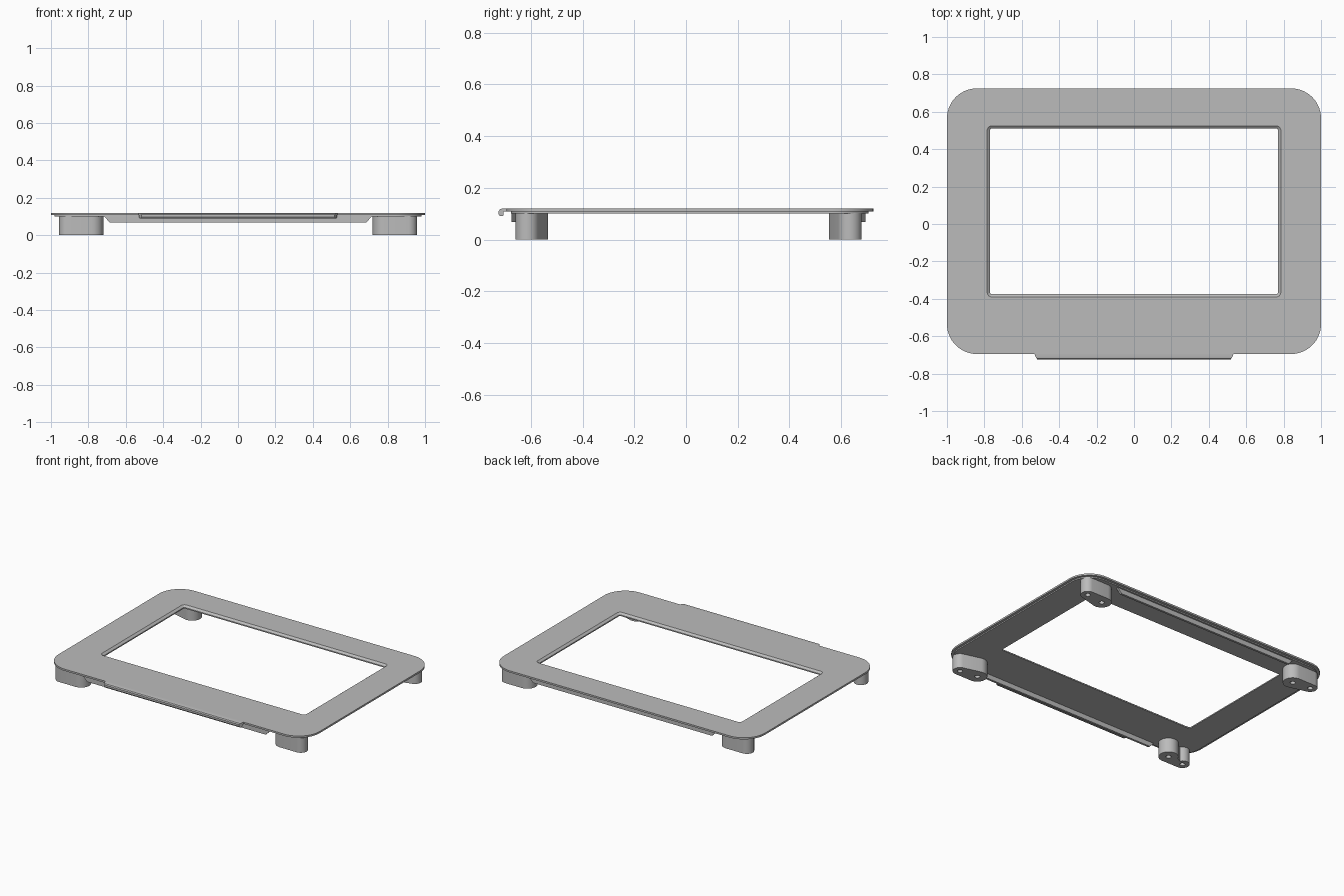
import bpy, bmesh
from math import sin, cos, radians, pi

old = bpy.data.objects.get("Cube")
if old:
    bpy.data.objects.remove(old, do_unlink=True)

grey = bpy.data.materials.new("mid_grey")
grey.use_nodes = True
COLOUR = (0.5, 0.5, 0.5, 1)
grey.diffuse_color = COLOUR
grey.node_tree.nodes["Principled BSDF"].inputs["Base Color"].default_value = COLOUR


def arc(cx, cy, r, start, end, steps=14):
    """Points on a circular arc, angles in degrees."""
    angles = [radians(start + (end - start) * i / steps) for i in range(steps + 1)]
    return [(cx + r * cos(a), cy + r * sin(a)) for a in angles]


def rounded_rect(x, y0, y1, r, inset=0.0):
    """Rounded rectangle, symmetric in x, optionally shrunk."""
    x, y0, y1 = x - inset, y0 + inset, y1 - inset
    r = max(r - inset, 0.005)
    points = []
    for i, (cx, cy) in enumerate([(x - r, y1 - r), (r - x, y1 - r),
                                  (r - x, y0 + r), (x - r, y0 + r)]):
        points += arc(cx, cy, r, 90 * i, 90 * i + 90)
    return points


def build(name, loops, closed=False):
    """Bridge equal loops of 3D points; cap the ends unless closed."""
    bm = bmesh.new()
    rings = [[bm.verts.new(p) for p in loop] for loop in loops]
    n = len(rings[0])
    pairs = list(zip(rings, rings[1:]))
    if closed:
        pairs.append((rings[-1], rings[0]))
    else:
        bm.faces.new(rings[0])
        bm.faces.new(rings[-1])
    for a, b in pairs:
        for i in range(n):
            j = (i + 1) % n
            bm.faces.new((a[i], a[j], b[j], b[i]))
    bmesh.ops.recalc_face_normals(bm, faces=bm.faces)
    mesh = bpy.data.meshes.new(name)
    bm.to_mesh(mesh)
    bm.free()
    mesh.materials.append(grey)
    obj = bpy.data.objects.new(name, mesh)
    bpy.context.collection.objects.link(obj)
    return obj


def at_z(points, z):
    return [(x, y, z) for x, y in points]


parts = []
TOP, STEP, UNDER = 0.12, 0.108, 0.10

# Flat frame: stepped outer edge and a chamfered window
outer = (1.0, -0.695, 0.725, 0.16)
window = (0.785, -0.39, 0.525, 0.025)
parts.append(build("frame", [
    at_z(rounded_rect(*window, 0.015), UNDER),
    at_z(rounded_rect(*outer, 0.018), UNDER),
    at_z(rounded_rect(*outer, 0.018), STEP),
    at_z(rounded_rect(*outer), STEP),
    at_z(rounded_rect(*outer), TOP),
    at_z(rounded_rect(*window), TOP),
    at_z(rounded_rect(*window, 0.015), STEP),
], closed=True))

# Hooked finger lip along the front edge, narrowing outwards
hook = [(-0.685, TOP), (-0.71, TOP), (-0.72, 0.117), (-0.725, 0.11),
        (-0.725, 0.097), (-0.72, 0.09), (-0.71, 0.09), (-0.706, 0.095),
        (-0.706, STEP), (-0.685, STEP)]
ends = []
for side in (-1, 1):
    ends.append([(side * (0.535 - 0.6 * max(0, -0.695 - y)), y, z) for y, z in hook])
parts.append(build("front_lip", ends))

# Ribs under the front and back edges, with sloped ends
for name, y in (("front_rib", -0.675), ("back_rib", 0.68)):
    side = [(-0.715, UNDER), (-0.685, 0.067), (0.685, 0.067), (0.715, UNDER)]
    parts.append(build(name, [[(x, yy, z) for x, z in side] for yy in (y, y + 0.015)]))

# Feet: a large and a small round post joined, with two blind screw holes
BIG, SMALL, BIG_X, SMALL_X = 0.063, 0.046, 0.783, 0.911


def foot(name, sx, sy, y, notched):
    drop = BIG - SMALL
    small_end, big_start = (150, 20) if notched else (75, 75)
    outline = (arc(SMALL_X, -drop, SMALL, -90, small_end)
               + arc(BIG_X, 0, BIG, big_start, 270, 20))
    place = [(sx * px, y - sy * py) for px, py in outline]
    obj = build(name, [at_z(place, 0), at_z(place, UNDER + 0.002)])
    for cx, cy in ((BIG_X, 0), (SMALL_X, -drop)):
        circle = arc(sx * cx, y - sy * cy, 0.017, 0, 337.5, 15)
        cutter = build("hole_cutter", [at_z(circle, -0.02), at_z(circle, 0.06)])
        cutter.hide_render = True
        cut = obj.modifiers.new("hole", "BOOLEAN")
        cut.object, cut.operation, cut.solver = cutter, "DIFFERENCE", "EXACT"
        graph = bpy.context.evaluated_depsgraph_get()
        mesh = bpy.data.meshes.new_from_object(obj.evaluated_get(graph))
        obj.modifiers.clear()
        obj.data = mesh
        bpy.data.objects.remove(cutter, do_unlink=True)
    return obj


parts.append(foot("front_left_foot", 1, -1, -0.597, False))
parts.append(foot("front_right_foot", -1, -1, -0.597, True))
parts.append(foot("back_left_foot", 1, 1, 0.617, False))
parts.append(foot("back_right_foot", -1, 1, 0.617, False))

# Smooth the round corners, keep the edges sharp
bpy.ops.object.select_all(action="DESELECT")
for obj in parts:
    obj.select_set(True)
bpy.context.view_layer.objects.active = parts[0]
bpy.ops.object.shade_smooth_by_angle(angle=pi / 6)
